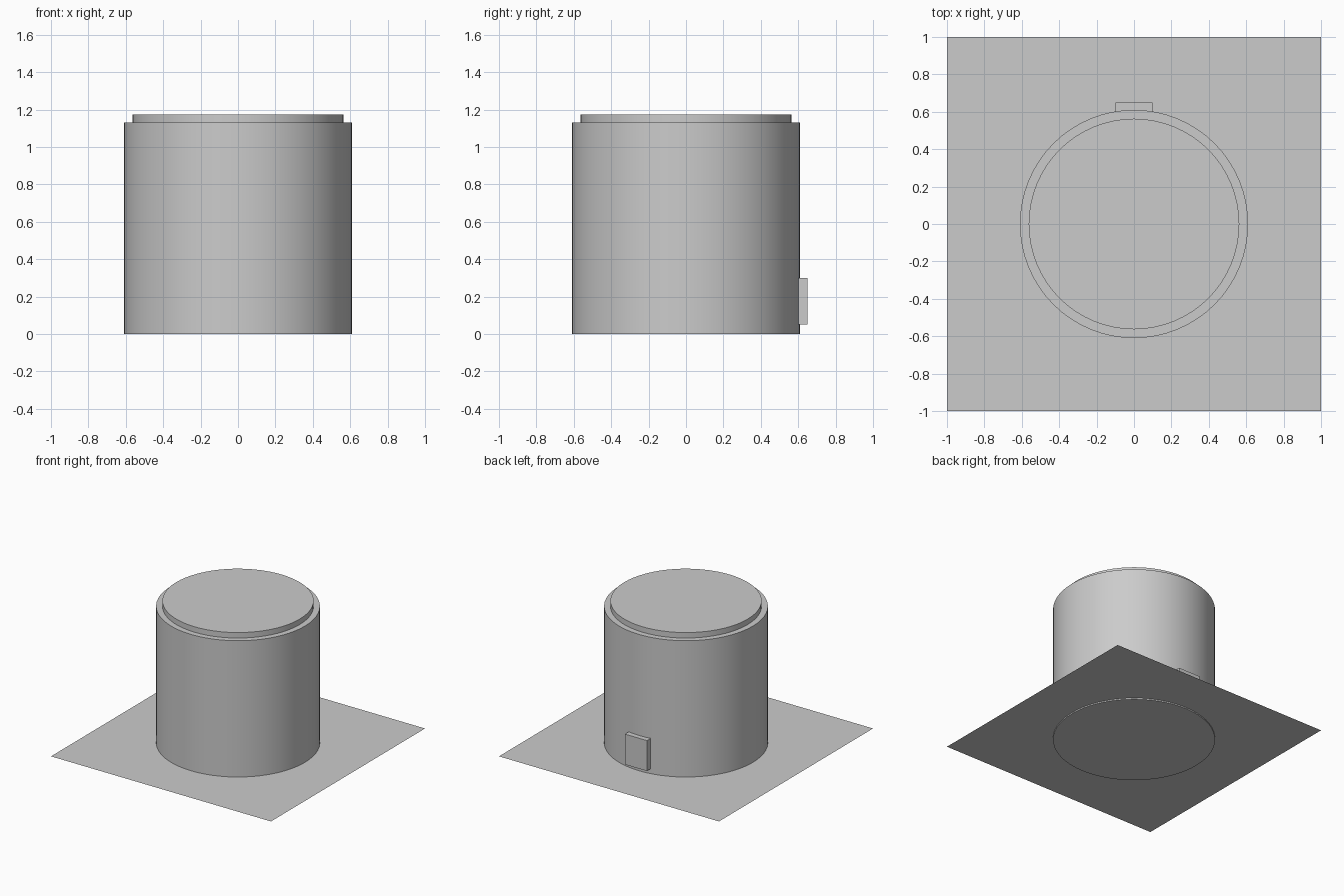
import bpy

if "Cube" in bpy.data.objects:
    bpy.data.objects.remove(bpy.data.objects["Cube"])

SIDES = 64


def drum(name, radius, z0, z1):
    bpy.ops.mesh.primitive_cylinder_add(vertices=SIDES, radius=radius, depth=z1 - z0,
                                        location=(0, 0, (z0 + z1) / 2))
    ob = bpy.context.object
    ob.name = name
    bpy.ops.object.shade_smooth_by_angle()
    return ob


# Thin square sheet, just above the underside of the drum
bpy.ops.mesh.primitive_plane_add(size=2, location=(0, 0, 0.01))
bpy.context.object.name = "base_sheet"

# Main drum and the slightly narrower lid
drum("drum_body", 0.61, 0.0, 1.13)
drum("drum_lid", 0.563, 1.13, 1.175)

# Small box on the back wall
bpy.ops.mesh.primitive_cube_add(size=1, location=(0, 0.625, 0.175))
box = bpy.context.object
box.name = "back_box"
box.scale = (0.2, 0.05, 0.25)
bpy.ops.object.transform_apply(location=False, rotation=False, scale=True)
